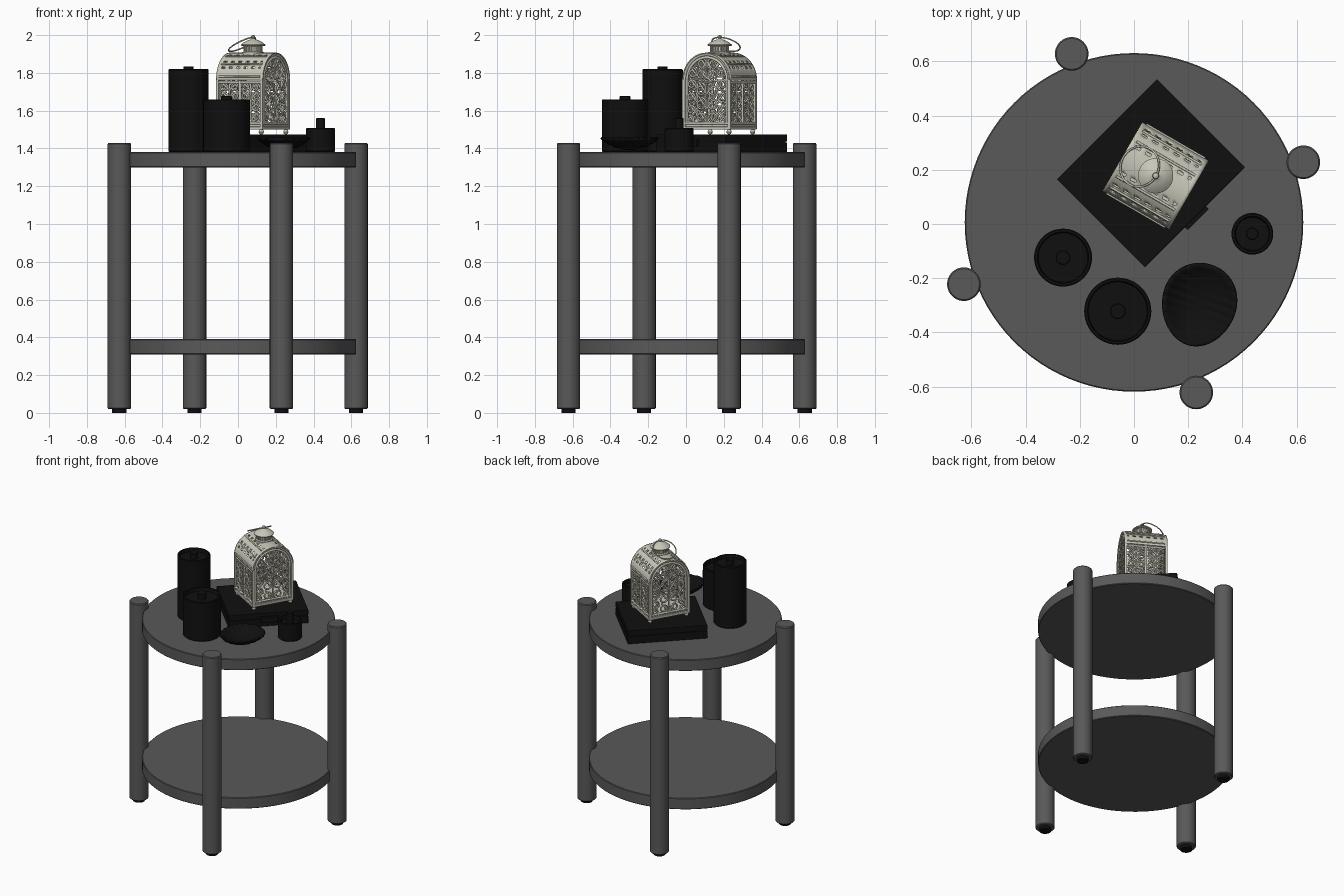
import bpy, bmesh
from math import pi, sin, cos, radians
from mathutils import Matrix, Vector

if "Cube" in bpy.data.objects:
    bpy.data.objects.remove(bpy.data.objects["Cube"])

def material(name, rgb):
    m = bpy.data.materials.new(name)
    m.diffuse_color = (*rgb, 1)
    m.use_nodes = True
    m.node_tree.nodes["Principled BSDF"].inputs["Base Color"].default_value = m.diffuse_color
    return m

GREY = material("dark_grey", (0.10, 0.10, 0.10))
BLACK = material("black", (0.005, 0.005, 0.005))
CREAM = material("cream_metal", (0.58, 0.57, 0.48))

def add(name, data, mat, matrix=Matrix()):
    ob = bpy.data.objects.new(name, data)
    bpy.context.collection.objects.link(ob)
    ob.matrix_world = matrix
    data.materials.append(mat)
    return ob

def smooth(ob, angle=35):
    bpy.ops.object.select_all(action='DESELECT')
    ob.select_set(True)
    bpy.context.view_layer.objects.active = ob
    bpy.ops.object.shade_smooth_by_angle(angle=radians(angle))

def mesh_from(name, verts, faces):
    me = bpy.data.meshes.new(name)
    me.from_pydata(verts, [], faces)
    bm = bmesh.new()
    bm.from_mesh(me)
    bmesh.ops.recalc_face_normals(bm, faces=bm.faces)
    bm.to_mesh(me)
    bm.free()
    return me

def lathe(name, profile, mat, matrix, n=48):
    """Closed solid turned from (radius, z) points, capped at both ends."""
    verts = [(r * cos(2*pi*i/n), r * sin(2*pi*i/n), z) for r, z in profile for i in range(n)]
    faces = [(k*n+i, k*n+(i+1) % n, (k+1)*n+(i+1) % n, (k+1)*n+i)
             for k in range(len(profile)-1) for i in range(n)]
    last = (len(profile)-1)*n
    faces += [tuple(reversed(range(n))), tuple(range(last, last+n))]
    ob = add(name, mesh_from(name, verts, faces), mat, matrix)
    smooth(ob)
    return ob

def box(name, size, centre, mat, matrix, bevel=0.0):
    bm = bmesh.new()
    bmesh.ops.create_cube(bm, size=1, matrix=Matrix.Translation(centre) @ Matrix.Diagonal((*size, 1)))
    me = bpy.data.meshes.new(name)
    bm.to_mesh(me)
    bm.free()
    ob = add(name, me, mat, matrix)
    if bevel:
        b = ob.modifiers.new("bevel", 'BEVEL')
        b.width, b.segments = bevel, 2
    return ob

def wire(name, lines, depth, mat, matrix):
    """Round wires along polylines; a line is closed if its ends meet."""
    cu = bpy.data.curves.new(name, 'CURVE')
    cu.dimensions = '3D'
    cu.bevel_depth, cu.bevel_resolution = depth, 1
    cu.use_fill_caps = True
    for pts in lines:
        closed = len(pts) > 3 and (Vector(pts[0]) - Vector(pts[-1])).length < 1e-5
        pts = pts[:-1] if closed else pts
        sp = cu.splines.new('POLY')
        sp.points.add(len(pts) - 1)
        for p, co in zip(sp.points, pts):
            p.co = (*co, 1)
        sp.use_cyclic_u = closed
        sp.use_smooth = True
    return add(name, cu, mat, matrix)

def at(x, y, z=0, angle=0):
    return Matrix.Translation((x, y, z)) @ Matrix.Rotation(radians(angle), 4, 'Z')

# Table: two round shelves and four legs with foot pads
for name, z in (("lower_shelf", 0.31), ("table_top", 1.30)):
    lathe(name, [(0.621, z), (0.625, z+0.004), (0.625, z+0.076), (0.621, z+0.08)], GREY, at(0, 0.006), 96)
for i, (x, y) in enumerate(((-0.23, 0.628), (0.625, 0.228), (-0.628, -0.222), (0.23, -0.622))):
    lathe(f"leg_{i+1}", [(0.057, 0.02), (0.062, 0.025), (0.062, 1.424), (0.057, 1.43)], GREY, at(x, y))
    lathe(f"foot_pad_{i+1}", [(0.038, 0), (0.038, 0.022)], BLACK, at(x, y), 32)

# Candles: recessed cups with a central wick post
TOP = 1.38
for name, x, y, r, z, wr, wz in (("tall_candle", -0.262, -0.124, 0.107, 1.82, 0.027, 1.835),
                                 ("wide_candle", -0.06, -0.322, 0.124, 1.66, 0.029, 1.677),
                                 ("small_candle", 0.437, -0.036, 0.077, 1.507, 0.023, 1.562)):
    lathe(name, [(r-0.006, TOP), (r, TOP+0.006), (r, z-0.004), (r-0.004, z), (r-0.012, z),
                 (r-0.016, z-0.025), (wr, z-0.025)], BLACK, at(x, y))
    lathe(name + "_wick", [(wr, z-0.03), (wr, wz-0.003), (wr-0.003, wz)], BLACK, at(x, y), 24)

# Lidded box under the lantern
B = at(0.0625, 0.1875, 0, -45)
box("box_base", (0.46, 0.523, 0.052), (0, 0, 1.406), BLACK, B, 0.003)
box("box_seam", (0.448, 0.511, 0.01), (0, 0, 1.434), BLACK, B)
box("box_lid", (0.46, 0.523, 0.039), (0, 0, 1.4555), BLACK, B, 0.003)
box("box_clasp", (0.02, 0.11, 0.04), (0.235, 0.003, 1.43), BLACK, B, 0.003)

# Ribbed shell dish: polar grid with rippled bowl height
N, R = 96, 10
verts = [(0, 0, 0)]
for k in range(1, R+1):
    f = k / R
    for i in range(N):
        a = 2*pi*i/N
        x = f * 0.138 * cos(a) * (1 + 0.08*sin(a))
        y = f * 0.155 * sin(a)
        verts.append((x, y, 0.06*f**2.2 + 0.005*f*sin(y*190 + x*25)))
faces = [(0, 1+i, 1+(i+1) % N) for i in range(N)]
faces += [(1+k*N+i, 1+(k+1)*N+i, 1+(k+1)*N+(i+1) % N, 1+k*N+(i+1) % N) for k in range(R-1) for i in range(N)]
shell = add("shell_dish", mesh_from("shell_dish", verts, faces), BLACK, at(0.24, -0.298, TOP+0.012, -12))
shell.modifiers.new("thickness", 'SOLIDIFY').thickness = 0.008
smooth(shell, 60)

# Lantern frame: local x runs along the barrel roof, z = 0 at the body floor
L = at(0.08, 0.178, 1.5, -30)
HX, HY, SPRING = 0.134, 0.139, 0.26
box("lantern_floor", (0.284, 0.294, 0.016), (0, 0, 0.008), CREAM, L, 0.004)
box("lantern_plinth", (0.27, 0.28, 0.014), (0, 0, 0.022), CREAM, L, 0.003)
for sx in (-1, 1):
    for sy in (-1, 1):
        lathe("lantern_foot", [(0.004, -0.026), (0.011, -0.021), (0.014, -0.013), (0.011, -0.004), (0.007, 0.002)],
              CREAM, L @ at(0.125*sx, 0.13*sy), 16)
        box("lantern_post", (0.016, 0.016, SPRING), (HX*sx, HY*sy, SPRING/2+0.005), CREAM, L)

# Barrel roof with rows of slots left open, plus raised ribs
RR, ROWS, COLS = 0.147, 36, 25
verts = [(-0.142 + 0.284*c/COLS, RR*cos(pi*r/ROWS), SPRING + RR*sin(pi*r/ROWS))
         for r in range(ROWS+1) for c in range(COLS+1)]
W = COLS + 1
slots = (5, 8, 13, 22, 27, 30)
faces = [(r*W+c, r*W+c+1, (r+1)*W+c+1, (r+1)*W+c) for r in range(ROWS) for c in range(COLS)
         if not (r in slots and c % 4 in (2, 3) and 1 < c < COLS-2)]
roof = add("lantern_roof", mesh_from("lantern_roof", verts, faces), CREAM, L)
roof.modifiers.new("thickness", 'SOLIDIFY').thickness = 0.006
smooth(roof)
wire("roof_ribs", [[(s*0.125, (RR+0.001)*cos(radians(a)), SPRING+(RR+0.001)*sin(radians(a))) for s in (-1, 1)]
                   for a in (8, 36, 60, 120, 144, 172)], 0.005, CREAM, L)

# Filigree panels: mirrored scrolls drawn in (s, t) panel coordinates
def scroll(cx, cy, r, start, d):
    return [(cx + r*(1-0.72*k/20)*cos(start + d*2.7*pi*k/20),
             cy + r*(1-0.72*k/20)*sin(start + d*2.7*pi*k/20)) for k in range(21)]

def mirrored(lines, axis=0.0):
    return lines + [[(2*axis - s, t) for s, t in ln] for ln in lines]

def arch(w, spring, bottom):
    return [(-w, bottom)] + [(-w*cos(pi*k/24), spring + w*sin(pi*k/24)) for k in range(25)] + [(w, bottom)]

end = []
for i, (cx, cy, r) in enumerate(((0.038, 0.062, 0.034), (0.1, 0.052, 0.022), (0.097, 0.104, 0.03), (0.038, 0.136, 0.036),
                                 (0.097, 0.17, 0.03), (0.038, 0.212, 0.036), (0.093, 0.238, 0.032), (0.088, 0.3, 0.028),
                                 (0.036, 0.287, 0.034), (0.033, 0.351, 0.03))):
    end.append(scroll(cx, cy, r, pi*0.5 if i % 2 else -pi*0.5, 1 if i % 2 else -1))
    end.append([(cx - r, cy - r*0.6), (cx - r*0.1, cy + r*0.5), (cx + r*0.4, cy + r*1.2)])
end = mirrored(end) + [[(0, 0.03), (0, 0.2)], [(0, 0.27), (0, SPRING+0.125)]]
end += [[(0.024*sin(2*pi*k/16), 0.315 - 0.04*cos(2*pi*k/16)) for k in range(17)]]
end_frame = [arch(0.137, SPRING, 0.02), arch(0.122, SPRING, 0.035), [(-0.13, 0.033), (0.13, 0.033)]]
for sx in (-1, 1):
    put = lambda lines: [[(sx*HX, s, t) for s, t in ln] for ln in lines]
    wire("end_filigree", put(end), 0.0055, CREAM, L)
    wire("end_arch_frame", put(end_frame), 0.008, CREAM, L)

half = []
for i, (cx, cy, r) in enumerate(((0.032, 0.065, 0.026), (0.032, 0.12, 0.027), (0.032, 0.175, 0.027), (0.032, 0.225, 0.022))):
    half.append(scroll(cx, cy, r, pi*0.5 if i % 2 else -pi*0.5, 1 if i % 2 else -1))
    half.append([(0, cy - r), (cx*0.5, cy), (cx*1.5, cy + r)])
quarter = [[(s + 0.064, t) for s, t in ln] for ln in mirrored(half) + [[(0, 0.03), (0, 0.25)]]]
side_frame = [[(0, 0.03), (0, 0.26)]] + [[(-0.13, t), (0.13, t)] for t in (0.033, 0.25)]
for sy in (-1, 1):
    put = lambda lines: [[(s, sy*HY, t) for s, t in ln] for ln in lines]
    wire("side_filigree", put(mirrored(quarter)), 0.0055, CREAM, L)
    wire("side_frame", put(side_frame), 0.008, CREAM, L)

# Chimney, cap with knob, and the tipped carrying ring
lathe("lantern_chimney", [(0.058, 0.385), (0.058, 0.41), (0.046, 0.414), (0.046, 0.445)], CREAM, L, 32)
wire("chimney_flutes", [[(0.047*cos(a), 0.047*sin(a), z) for z in (0.41, 0.446)]
                        for a in [2*pi*i/20 for i in range(20)]], 0.004, CREAM, L)
lathe("lantern_cap", [(0.04, 0.44), (0.064, 0.444), (0.065, 0.449), (0.05, 0.462), (0.028, 0.473), (0.012, 0.478),
                      (0.008, 0.482), (0.012, 0.489), (0.01, 0.496), (0.003, 0.5)], CREAM, L, 32)
wire("carrying_ring", [[(-0.068 + 0.07*cos(2*pi*k/40), 0.076*sin(2*pi*k/40), 0.451 + 0.037*cos(2*pi*k/40))
                        for k in range(40)] + [(0.002, 0, 0.488)]], 0.004, CREAM, L)
